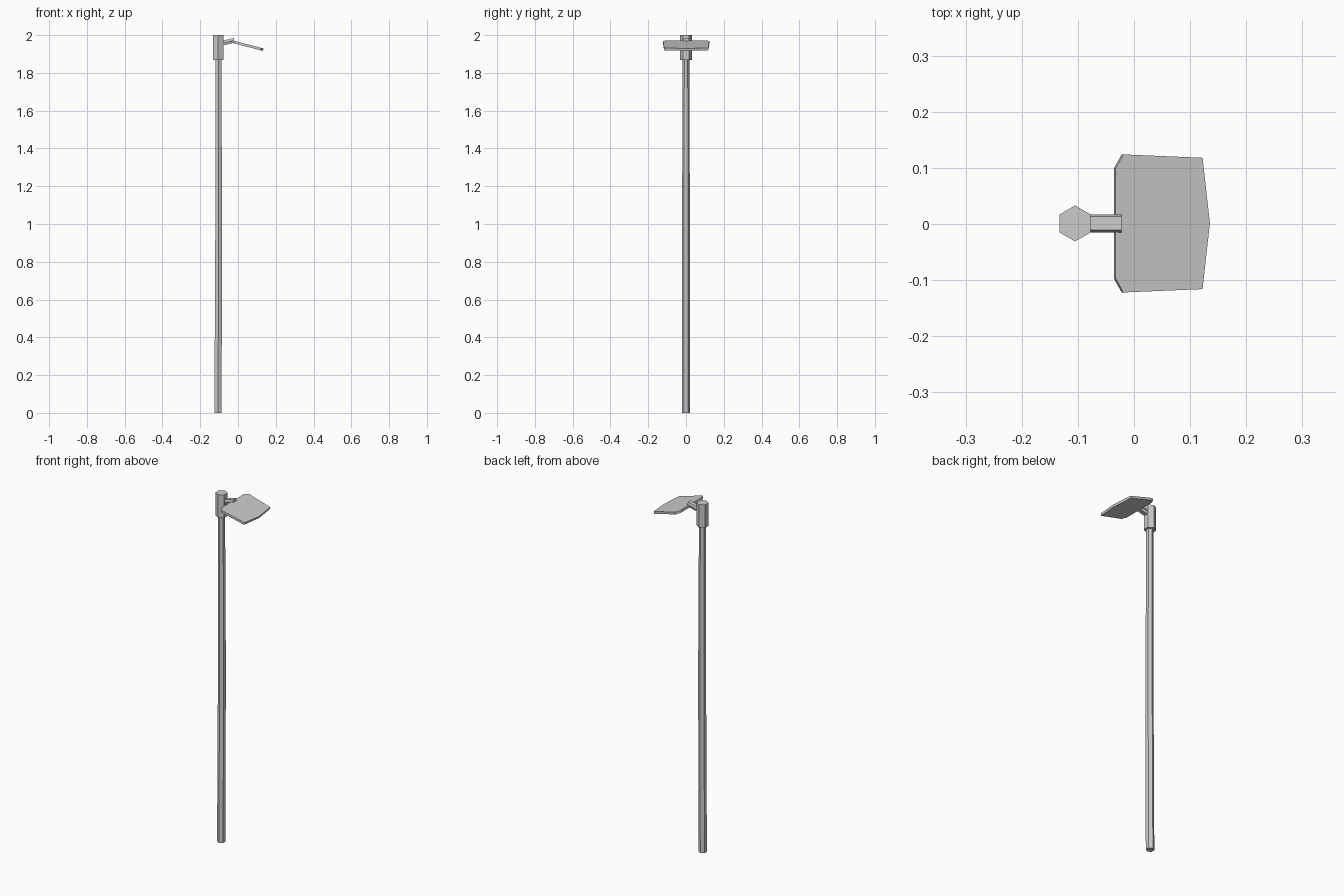
import bpy, bmesh, math
from mathutils import Vector, Matrix

if "Cube" in bpy.data.objects:
    bpy.data.objects.remove(bpy.data.objects["Cube"])

def loft(name, rings):
    """Join matching rings of points into a capped flat-shaded solid."""
    bm = bmesh.new()
    loops = [[bm.verts.new(p) for p in r] for r in rings]
    n = len(loops[0])
    for a, b in zip(loops, loops[1:]):
        for i in range(n):
            j = (i + 1) % n
            bm.faces.new((a[i], a[j], b[j], b[i]))
    bm.faces.new(loops[0][::-1])
    bm.faces.new(loops[-1])
    bmesh.ops.recalc_face_normals(bm, faces=bm.faces)
    me = bpy.data.meshes.new(name)
    bm.to_mesh(me)
    bm.free()
    ob = bpy.data.objects.new(name, me)
    bpy.context.collection.objects.link(ob)
    return ob

def hex_ring(x, y, z, r):
    # six sides, corners pointing along +-y
    return [(x + r * math.cos(math.radians(30 + 60 * i)),
             y + r * math.sin(math.radians(30 + 60 * i)), z) for i in range(6)]

# slightly bowed, tapering pole
loft("pole", [hex_ring(-0.106, 0, 0, 0.022),
              hex_ring(-0.102, 0, 1.05, 0.0205),
              hex_ring(-0.104, 0, 1.90, 0.018)])

# sleeve on top of the pole
loft("pole_cap", [hex_ring(-0.105, 0.001, 1.868, 0.032),
                  hex_ring(-0.105, 0.001, 2.0, 0.032)])

# short arm rising towards the panel
section = [(-0.016, 0), (-0.012, 0.013), (0.012, 0.013),
           (0.016, 0), (0.012, -0.013), (-0.012, -0.013)]
loft("arm", [[(x, y + 0.001, zc + z) for y, z in section]
             for x, zc in ((-0.085, 1.957), (-0.022, 1.972))])

# tilted lamp panel with clipped rear corners and a pointed front edge
tilt = math.radians(14.5)
half = [(-0.036, 0.098), (-0.022, 0.123), (0.119, 0.117)]
outline = half + [(0.132, 0)] + [(x, -y) for x, y in half[::-1]]
normal = Vector((math.sin(tilt), 0, math.cos(tilt)))
bottom = [Vector((x, y + 0.001, 1.960 - (x + 0.036) * math.tan(tilt)))
          for x, y in outline]
top = [p + normal * 0.013 for p in bottom]
loft("lamp_panel", [bottom, top])
